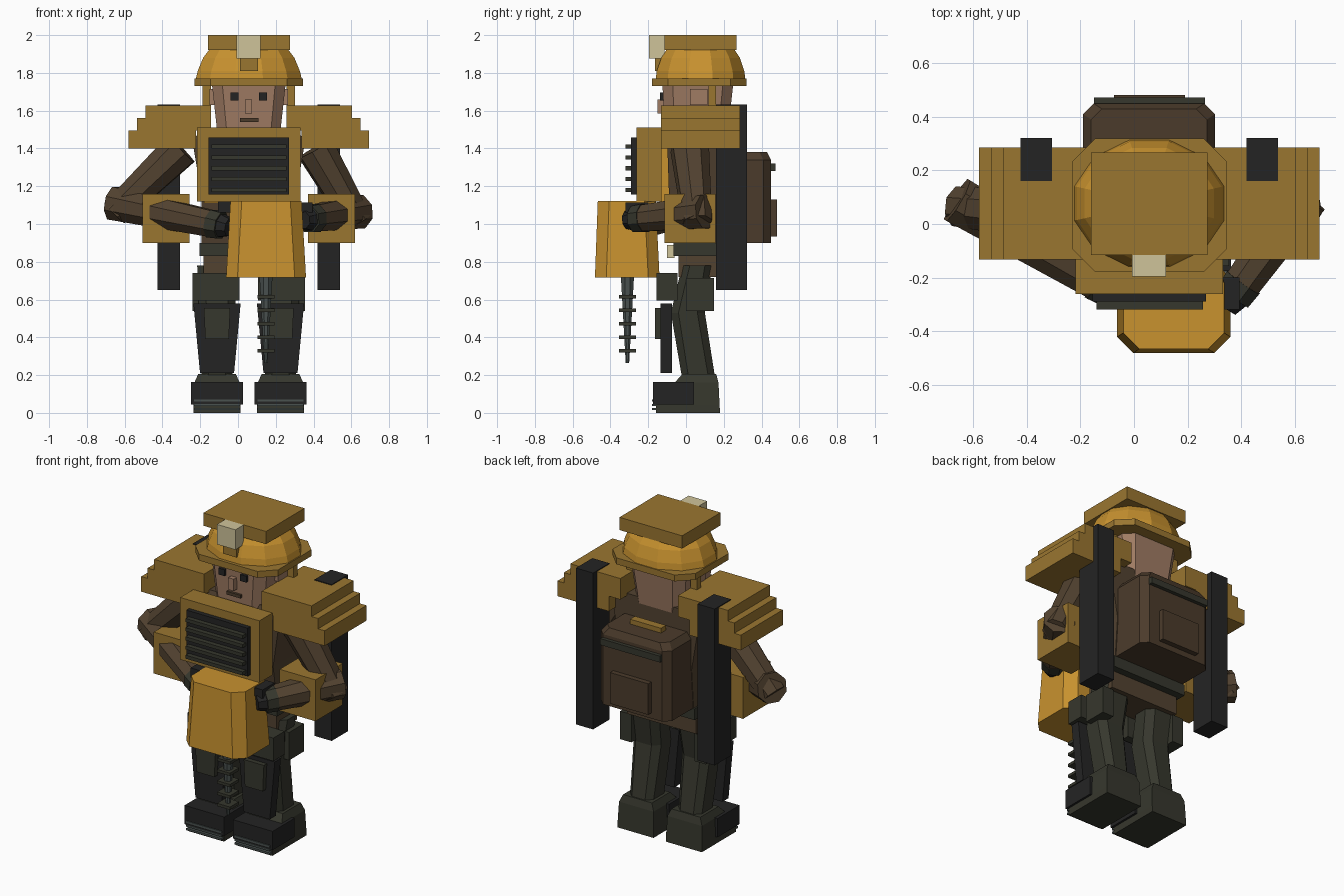
import bpy, bmesh, math
from mathutils import Vector

if "Cube" in bpy.data.objects:
    bpy.data.objects.remove(bpy.data.objects["Cube"], do_unlink=True)

CX = 0.057  # symmetry plane of the body


def material(name, hex_code):
    lin = []
    for i in (0, 2, 4):
        c = int(hex_code[i:i + 2], 16) / 255
        lin.append(c / 12.92 if c < 0.04 else ((c + 0.055) / 1.055) ** 2.4)
    m = bpy.data.materials.new(name)
    m.use_nodes = True
    m.diffuse_color = (*lin, 1)
    m.node_tree.nodes["Principled BSDF"].inputs["Base Color"].default_value = (*lin, 1)
    return m


MUSTARD = material("mustard", "9a7630")
AMBER = material("amber", "c8922f")
SKIN = material("skin", "a07c64")
BROWN = material("sleeve_brown", "524230")
PACK = material("pack_brown", "4b3b2b")
OLIVE = material("dark_olive", "36372d")
BLACK = material("black", "242424")
CREAM = material("lamp_cream", "cfc49a")
STEEL = material("steel", "4a5250")


def finish(name, bm, mat):
    bmesh.ops.recalc_face_normals(bm, faces=bm.faces)
    me = bpy.data.meshes.new(name)
    bm.to_mesh(me)
    bm.free()
    me.materials.append(mat)
    ob = bpy.data.objects.new(name, me)
    bpy.context.collection.objects.link(ob)
    return ob


def loft(name, rings, mat):
    """Skin a list of equal-length point rings and cap both ends."""
    bm = bmesh.new()
    rows = [[bm.verts.new(p) for p in ring] for ring in rings]
    n = len(rows[0])
    for a, b in zip(rows, rows[1:]):
        for i in range(n):
            bm.faces.new((a[i], a[(i + 1) % n], b[(i + 1) % n], b[i]))
    bm.faces.new(rows[0])
    bm.faces.new(rows[-1])
    return finish(name, bm, mat)


def rect(x0, x1, y0, y1, z, c=0.0, back=True, front=True):
    """Horizontal rectangle with optional chamfered front and back corners."""
    f, b = (c if front else 0), (c if back else 0)
    if c == 0:
        return [(x0, y0, z), (x1, y0, z), (x1, y1, z), (x0, y1, z)]
    pts = [(x0 + f, y0, z), (x1 - f, y0, z)] + ([(x1, y0 + f, z)] if f else [])
    pts += ([(x1, y1 - b, z)] if b else []) + [(x1 - b, y1, z), (x0 + b, y1, z)]
    return pts + ([(x0, y1 - b, z)] if b else []) + ([(x0, y0 + f, z)] if f else [])


def box(name, x0, x1, y0, y1, z0, z1, mat, c=0.0, **kw):
    return loft(name, [rect(x0, x1, y0, y1, z, c, **kw) for z in (z0, z1)], mat)


def limb(name, p, q, r0, r1, mat, sides=8):
    p, q = Vector(p), Vector(q)
    rot = (q - p).to_track_quat('Z', 'Y')
    rings = []
    for o, r in ((p, r0), (q, r1)):
        angles = [2 * math.pi * (i + 0.5) / sides for i in range(sides)]
        rings.append([o + rot @ Vector((r * math.cos(a), r * math.sin(a), 0)) for a in angles])
    return loft(name, rings, mat)


def side_box(name, s, a, b, *rest, **kw):
    """Box placed on side s (-1 right, 1 left), a..b measured from the centre plane."""
    x0, x1 = sorted((CX + s * a, CX + s * b))
    return box(name, x0, x1, *rest, **kw)


def ellipse(rx, ry, z, n=12):
    return [(CX + rx * math.cos(2 * math.pi * (i + .5) / n),
             0.077 + ry * math.sin(2 * math.pi * (i + .5) / n), z) for i in range(n)]


# Helmet with headlamp
box("helmet_brim", -0.23, 0.345, -0.18, 0.32, 1.73, 1.77, MUSTARD, c=0.085)
loft("helmet_dome", [ellipse(0.29, 0.245, 1.77), ellipse(0.28, 0.24, 1.81),
                     ellipse(0.25, 0.215, 1.88), ellipse(0.215, 0.185, 1.925)], AMBER)
box("helmet_top_slab", -0.16, 0.275, -0.115, 0.267, 1.92, 2.0, MUSTARD)
box("headlamp", -0.008, 0.12, -0.197, -0.115, 1.875, 2.0, CREAM)
box("lamp_bracket", 0.01, 0.105, -0.165, -0.08, 1.81, 1.877, MUSTARD)

# Head and face
loft("head", [rect(CX - 0.165, CX + 0.165, -0.11, 0.22, 1.47, 0.05),
              rect(CX - 0.195, CX + 0.195, -0.125, 0.25, 1.74, 0.055)], SKIN)
for s in (-1, 1):
    side_box("eye", s, 0.055, 0.097, -0.138, -0.11, 1.655, 1.695, BLACK)
    side_box("ear", s, 0.17, 0.208, 0.02, 0.115, 1.63, 1.715, SKIN)
    side_box("chin_strap", s, 0.2, 0.245, 0.12, 0.16, 1.6, 1.735, MUSTARD)
box("nose", 0.037, 0.075, -0.15, -0.1, 1.585, 1.66, SKIN)
box("mouth", 0.01, 0.108, -0.13, -0.1, 1.54, 1.56, PACK)

# Torso, belt and hips
loft("torso", [rect(CX - 0.25, CX + 0.25, -0.05, 0.2, 0.9),
               rect(CX - 0.25, CX + 0.25, -0.09, 0.22, 1.15),
               rect(CX - 0.3, CX + 0.3, -0.1, 0.22, 1.45),
               rect(CX - 0.22, CX + 0.22, -0.08, 0.22, 1.51)], BROWN)
box("hips", CX - 0.24, CX + 0.24, -0.04, 0.16, 0.72, 0.84, BROWN)
box("belt", CX - 0.26, CX + 0.26, -0.065, 0.205, 0.83, 0.9, OLIVE)
box("belt_buckle", 0.0, 0.115, -0.1, -0.06, 0.82, 0.89, CREAM)

# Chest plate with grille
box("chest_plate", -0.218, 0.332, -0.262, -0.13, 1.12, 1.51, MUSTARD)
box("chest_plate_back", -0.18, 0.294, -0.14, -0.085, 1.11, 1.41, AMBER)
box("chest_grille", -0.155, 0.27, -0.29, -0.255, 1.155, 1.458, BLACK)
for i in range(5):
    z = 1.18 + 0.0575 * i
    box("grille_slat", -0.14, 0.257, -0.32, -0.285, z - 0.011, z + 0.011, OLIVE)

for s in (-1, 1):
    # Stepped shoulder pads
    for i, (reach, z0, z1) in enumerate(((0.637, 1.4, 1.495), (0.592, 1.495, 1.56),
                                         (0.547, 1.56, 1.627))):
        side_box("shoulder_pad_step", s, 0.2 + (0.08 if i == 0 else 0), reach,
                 -0.132, 0.285, z0, z1, MUSTARD)
    # Rear frame posts and elbow guards
    side_box("back_post", s, 0.363, 0.482, 0.16, 0.322, 0.65, 1.632, BLACK)
    side_box("elbow_guard", s, 0.313, 0.562, -0.115, 0.155, 0.9, 1.16, MUSTARD)

    # Legs bent at the knee
    lx = CX + s * 0.168
    loft("leg", [rect(lx - 0.08, lx + 0.08, -0.02, 0.155, 0.18, 0.035),
                 rect(lx - 0.095, lx + 0.095, -0.08, 0.1, 0.53, 0.04),
                 rect(lx - 0.105, lx + 0.105, -0.02, 0.14, 0.78, 0.04)], OLIVE)
    loft("shin_plate", [rect(lx - 0.09, lx + 0.09, -0.135, -0.075, 0.21),
                        rect(lx - 0.125, lx + 0.125, -0.135, -0.075, 0.58)], BLACK)
    loft("knee_pad", [rect(lx - 0.062, lx + 0.062, -0.165, -0.13, 0.39),
                      rect(lx - 0.07, lx + 0.07, -0.165, -0.13, 0.555)], OLIVE)
    side_box("front_pouch", s, 0.05, 0.298, -0.157, -0.045, 0.595, 0.74, OLIVE)
    side_box("hip_pouch", s, 0.22, 0.298, 0.0, 0.147, 0.54, 0.715, OLIVE)

    # Boots
    loft("boot", [rect(lx - 0.125, lx + 0.125, -0.16, 0.18, 0),
                  rect(lx - 0.125, lx + 0.125, -0.16, 0.178, 0.04),
                  rect(lx - 0.12, lx + 0.12, -0.06, 0.172, 0.16),
                  rect(lx - 0.1, lx + 0.1, -0.02, 0.16, 0.205)], OLIVE)
    box("boot_toe_cap", lx - 0.138, lx + 0.138, -0.175, 0.043, 0.045, 0.163, BLACK)
    for z in (0.02, 0.042, 0.065):
        box("toe_tread", lx - 0.122, lx + 0.122, -0.181, -0.15, z - 0.006, z + 0.006, STEEL)

# Arms: shoulder, elbow, wrist for each side
ARMS = {"right": ((-0.3, 0.03, 1.4), (-0.61, 0.06, 1.1), (-0.13, -0.22, 1.0)),
        "left": ((0.41, 0.02, 1.4), (0.605, 0.055, 1.06), (0.4, -0.23, 1.03))}
for side, (shoulder, elbow, wrist) in ARMS.items():
    a, b, c = map(Vector, (shoulder, elbow, wrist))
    limb(side + "_upper_arm", a, b + (b - a).normalized() * 0.06, 0.105, 0.08, BROWN)
    limb(side + "_forearm", b - (c - b).normalized() * 0.06, c, 0.095, 0.075, BROWN)
    d = (c - b).normalized()
    limb(side + "_cuff", c - d * 0.015, c + d * 0.05, 0.08, 0.075, OLIVE)
    hand = c + d * 0.05
    limb(side + "_hand", hand, hand + d * 0.05, 0.065, 0.05, BLACK)
box("right_handle", -0.105, -0.04, -0.32, -0.2, 1.06, 1.12, BLACK)
box("left_handle", 0.335, 0.395, -0.32, -0.2, 1.06, 1.115, BLACK)

# Drill housing and bit
loft("drill_housing", [rect(-0.063, 0.36, -0.482, -0.14, 0.717, 0.06),
                       rect(-0.04, 0.337, -0.467, -0.16, 1.122, 0.06)], AMBER)
limb("drill_bit", (0.148, -0.31, 0.73), (0.148, -0.31, 0.265), 0.038, 0.01, STEEL)
for i in range(5):
    z = 0.33 + 0.071 * i
    box("drill_flute", 0.103, 0.193, -0.355, -0.265, z - 0.009, z + 0.009, OLIVE)

# Backpack
loft("backpack", [rect(-0.19, 0.302, 0.2, 0.45, 0.9, 0.04, front=False),
                  rect(-0.19, 0.302, 0.2, 0.45, 1.34, 0.04, front=False),
                  rect(-0.16, 0.272, 0.2, 0.43, 1.38, 0.04, front=False)], PACK)
box("pack_strap", -0.15, 0.265, 0.43, 0.473, 1.28, 1.32, OLIVE)
box("pack_pocket", -0.075, 0.19, 0.44, 0.482, 0.935, 1.13, PACK)
box("pack_top_roll", -0.05, 0.165, 0.27, 0.32, 1.37, 1.41, MUSTARD)
